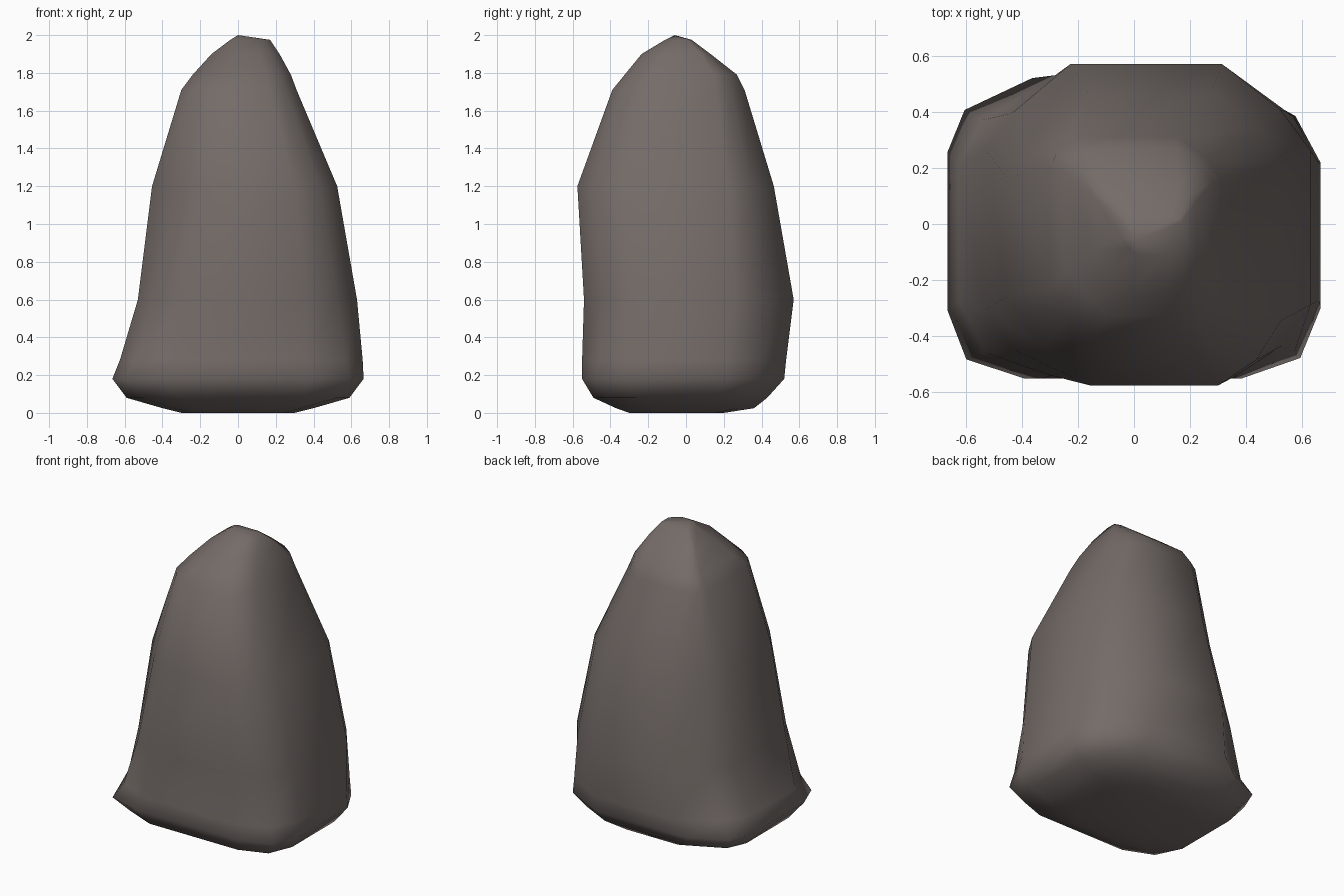
import bpy, bmesh

if "Cube" in bpy.data.objects:
    bpy.data.objects.remove(bpy.data.objects["Cube"])

# Ring: z, x min, x max, y min, y max, then |x|+|y| reach of the four corners
# (front-left, front-right, back-right, back-left)
RINGS = [
    (0.00, -0.30, 0.30, -0.30, 0.20, 0.48, 0.48, 0.42, 0.42),
    (0.025, -0.40, 0.40, -0.37, 0.36, 0.64, 0.64, 0.62, 0.62),
    (0.08, -0.59, 0.59, -0.49, 0.43, 0.92, 0.95, 0.84, 0.86),
    (0.18, -0.665, 0.665, -0.55, 0.52, 1.08, 1.07, 0.96, 1.01),
    (0.28, -0.625, 0.66, -0.55, 0.53, 0.99, 1.03, 0.95, 0.91),
    (0.60, -0.53, 0.63, -0.54, 0.57, 0.88, 0.96, 0.93, 0.83),
    (1.20, -0.455, 0.525, -0.575, 0.465, 0.755, 0.92, 0.78, 0.65),
    (1.71, -0.30, 0.31, -0.39, 0.31, 0.56, 0.58, 0.49, 0.53),
    (1.79, -0.24, 0.28, -0.325, 0.27, 0.43, 0.50, 0.45, 0.45),
    (1.90, -0.14, 0.22, -0.235, 0.13, 0.25, 0.37, 0.31, 0.25),
    (1.975, -0.04, 0.17, -0.11, 0.03, 0.10, 0.23, 0.18, 0.05),
]


def corner(x, y, sx, sy, reach, t, inset):
    """Three points rounding one corner, from the x side to the y side."""
    x, y = x * sx, y * sy
    a, b = reach - x, reach - y
    mx, my = x + (b - x) * t, a + (y - a) * t
    ka = inset if a > 0 else 1
    kb = inset if b > 0 else 1
    return [(x * sx, a * ka * sy), (mx * sx, my * sy), (b * kb * sx, y * sy)]


def ring_points(z, x0, x1, y0, y1, fl, fr, br, bl):
    """Rectangle with four rounded corners, counter-clockwise from above."""
    k = 0.74 if z < 0.3 else 0.87      # foot is rounder than the body
    pts = (corner(x0, y0, -1, -1, fl, 0.5, k) + corner(x1, y0, 1, -1, fr, 0.5, k)[::-1]
           + corner(x1, y1, 1, 1, br, 0.4, k) + corner(x0, y1, -1, 1, bl, 0.35, k)[::-1])
    return [(x, y, z) for x, y in pts]


# Boulder body lofted through the rings
bm = bmesh.new()
loops = [[bm.verts.new(p) for p in ring_points(*r)] for r in RINGS]
n = len(loops[0])
for a, b in zip(loops, loops[1:]):
    for i in range(n):
        j = (i + 1) % n
        bm.faces.new((a[i], a[j], b[j], b[i]))

# Flat underside and pointed crown
bm.faces.new(loops[0][::-1])
peak = bm.verts.new((0.0, -0.06, 2.0))
for i in range(n):
    bm.faces.new((loops[-1][i], loops[-1][(i + 1) % n], peak))
bmesh.ops.recalc_face_normals(bm, faces=bm.faces)
for f in bm.faces:
    f.smooth = True

mesh = bpy.data.meshes.new("boulder")
bm.to_mesh(mesh)
bm.free()

# Brown-grey stone
stone = bpy.data.materials.new("brown grey stone")
stone.diffuse_color = (0.175, 0.148, 0.138, 1.0)
stone.use_nodes = True
stone.node_tree.nodes["Principled BSDF"].inputs["Base Color"].default_value = stone.diffuse_color
mesh.materials.append(stone)
boulder = bpy.data.objects.new("boulder", mesh)
bpy.context.collection.objects.link(boulder)
